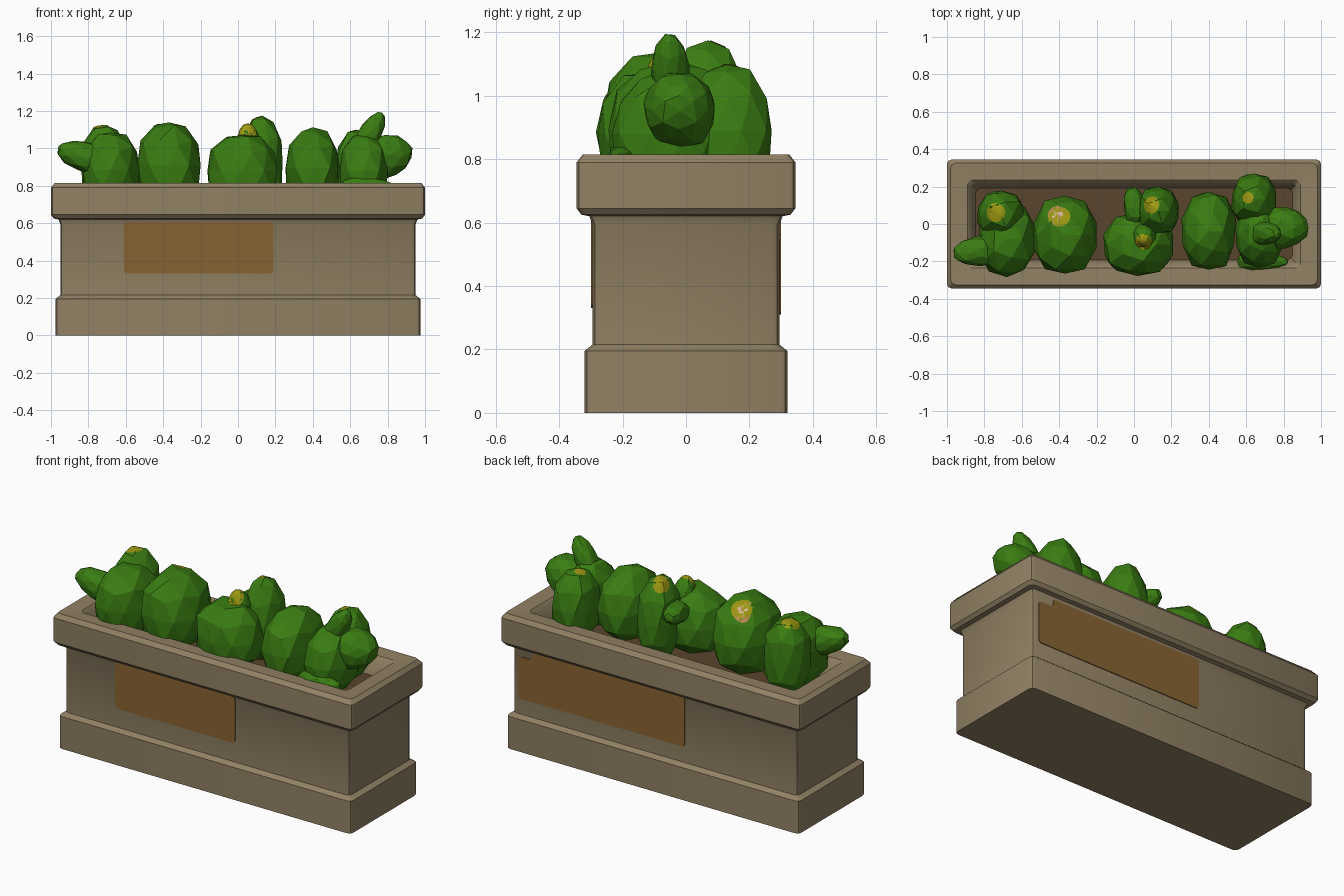
import bpy, bmesh, math, random
from mathutils import Vector
from mathutils.bvhtree import BVHTree

if "Cube" in bpy.data.objects:
    bpy.data.objects.remove(bpy.data.objects["Cube"])

random.seed(4)
UP = Vector((0, 0, 1))


def material(name, *rgb):
    m = bpy.data.materials.new(name)
    m.diffuse_color = (*rgb, 1)
    m.use_nodes = True
    m.node_tree.nodes["Principled BSDF"].inputs["Base Color"].default_value = m.diffuse_color
    return m


STONE = material("tan stone", 0.285, 0.22, 0.127)
RUST = material("brown plaque", 0.25, 0.127, 0.032)
SOIL = material("dark soil", 0.1, 0.058, 0.026)
GREEN = material("cactus green", 0.042, 0.205, 0.006)
YELLOW = material("olive yellow", 0.33, 0.31, 0.006)
PEACH = material("peach", 0.5, 0.25, 0.09)
PINK = material("pale pink", 0.72, 0.52, 0.42)


def finish(bm, name, *mats):
    me = bpy.data.meshes.new(name)
    bm.to_mesh(me)
    bm.free()
    for m in mats:
        me.materials.append(m)
    ob = bpy.data.objects.new(name, me)
    bpy.context.collection.objects.link(ob)
    return ob


def ring(bm, hx, z, r=0.025, n=2):
    """Rounded rectangle at height z; its depth follows from its half width."""
    hy = hx - 0.655
    out = []
    for k in range(4):
        sx, sy = (1, -1, -1, 1)[k], (1, 1, -1, -1)[k]
        for i in range(n + 1):
            a = math.pi / 2 * (k + i / n)
            out.append(bm.verts.new((sx * (hx - r) + r * math.cos(a),
                                     sy * (hy - r) + r * math.sin(a), z)))
    return out


# Planter box: base band, body, overhanging rim, then down the inside
bm = bmesh.new()
profile = [(0.975, 0), (0.975, 0.195), (0.95, 0.215), (0.95, 0.595), (0.96, 0.62), (0.985, 0.625),
           (1, 0.645), (1, 0.79), (0.98, 0.815), (0.89, 0.81), (0.87, 0.79), (0.845, 0.7)]
rings = [ring(bm, *p) for p in profile]
for a, b in zip(rings, rings[1:]):
    for i in range(len(a)):
        j = (i + 1) % len(a)
        bm.faces.new((a[i], a[j], b[j], b[i]))
bm.faces.new(rings[0][::-1])
box = finish(bm, "planter_box", STONE)
box.select_set(True)
bpy.context.view_layer.objects.active = box
bpy.ops.object.shade_smooth_by_angle(angle=math.radians(30))

# Soil filling
bm = bmesh.new()
bm.faces.new(ring(bm, 0.85, 0.705))
finish(bm, "soil", SOIL)


# Thin plaques on the front and back
def plaque(name, x0, x1, z0, side, notch):
    top = 0.612
    outline = [(x0, z0), (x1, z0), (x1, top - notch), (x1 - notch * 2, top - notch),
               (x1 - notch * 2, top), (x0, top)]
    if not notch:
        outline = outline[:3] + outline[5:]
    bm = bmesh.new()
    vs = [bm.verts.new((x, side * 0.294, z)) for x, z in outline]
    bm.faces.new(vs)
    bmesh.ops.bevel(bm, geom=vs, offset=0.02, segments=3, profile=0.5, affect='VERTICES')
    for v in bmesh.ops.extrude_face_region(bm, geom=bm.faces[:])["geom"]:
        if isinstance(v, bmesh.types.BMVert):
            v.co.y += side * 0.006
    bmesh.ops.recalc_face_normals(bm, faces=bm.faces[:])
    finish(bm, name, RUST)


plaque("front_plaque", -0.61, 0.19, 0.33, -1, 0)
plaque("back_plaque", -0.2, 0.91, 0.31, 1, 0.05)


def lump(bm, centre, rx, ry, axis, taper):
    """Faceted, slightly boxy lump; axis is its half length and direction."""
    q = UP.rotation_difference(axis)
    for v in bmesh.ops.create_icosphere(bm, subdivisions=2, radius=1)["verts"]:
        p = v.co.normalized()
        p *= random.uniform(0.95, 1.03) / sum(abs(c) ** 2.5 for c in p) ** 0.4
        t = 1 - taper * p.z
        v.co = centre + q @ Vector((p.x * rx * t, p.y * ry * t, p.z * axis.length))


def patch(bm, x, y, r, layer):
    """Thin coloured disc draped over the plant, seen along the local slope."""
    tree = BVHTree.FromBMesh(bm)
    origin, normal = tree.ray_cast(Vector((x, y, 3)), -UP)[:2]
    d = (normal + UP).normalized()
    q = UP.rotation_difference(d)

    def drape(rad, a):
        s = origin + q @ Vector((rad * math.cos(a), rad * math.sin(a), 0)) + d
        hit, nor = tree.ray_cast(s, -d)[:2]
        return bm.verts.new(hit + nor * 0.003 if hit else s - d)

    n = 12
    mid = drape(0, 0)
    rows = [[drape(r * k / 3, math.tau * i / n) for i in range(n)] for k in (1, 2, 3)]
    for i in range(n):
        j = (i + 1) % n
        faces = [bm.faces.new((mid, rows[0][i], rows[0][j]))]
        faces += [bm.faces.new((a[i], b[i], b[j], a[j])) for a, b in zip(rows, rows[1:])]
        for f in faces:
            f.material_index = layer


def cactus(name, stems, arms=(), patches=()):
    """Stems (x, y, top, rx, ry) rise from the soil; arms are a start, an end and a radius."""
    bm = bmesh.new()
    for x, y, top, rx, ry in stems:
        half = (top - 0.68) / 2
        lump(bm, Vector((x, y, top - half)), rx, ry, UP * half, 0.06)
    for start, end, r in arms:
        a, b = Vector(start), Vector(end)
        lump(bm, (a + b) / 2, r, r, (b - a) / 2, 0.25)
    for p in patches:
        patch(bm, *p)
    finish(bm, name, GREEN, YELLOW, PEACH, PINK)


# Row of cactus plants from left to right
cactus("cactus_far_left",
       [(-0.68, -0.08, 1.09, 0.155, 0.2), (-0.71, 0.05, 1.13, 0.13, 0.13)],
       [((-0.7, -0.13, 0.92), (-0.97, -0.16, 1), 0.08)],
       [(-0.74, 0.06, 0.05, 1)])
cactus("cactus_left", [(-0.37, -0.06, 1.14, 0.17, 0.21)], (),
       [(-0.4, 0.04, 0.06, 1), (-0.41, 0.045, 0.05, 2), (-0.41, 0.045, 0.03, 3)])
cactus("cactus_middle",
       [(0.02, -0.11, 1.08, 0.19, 0.17), (0.13, 0.07, 1.17, 0.115, 0.13)],
       [((0.03, 0, 0.97), (-0.02, 0.2, 1), 0.06), ((0.06, -0.05, 0.98), (0.05, -0.08, 1.13), 0.06)],
       [(0.09, 0.1, 0.045, 1), (0.05, -0.1, 0.045, 1)])
cactus("cactus_right", [(0.4, -0.04, 1.11, 0.145, 0.21)])
cactus("cactus_far_right",
       [(0.67, -0.06, 1.08, 0.13, 0.17), (0.64, 0.13, 1.1, 0.12, 0.14)],
       [((0.66, -0.05, 1), (0.77, -0.05, 1.19), 0.06), ((0.7, -0.02, 0.93), (0.93, -0.02, 1), 0.11),
        ((0.55, -0.2, 0.8), (0.83, -0.2, 0.8), 0.045)],
       [(0.61, 0.14, 0.03, 1)])
